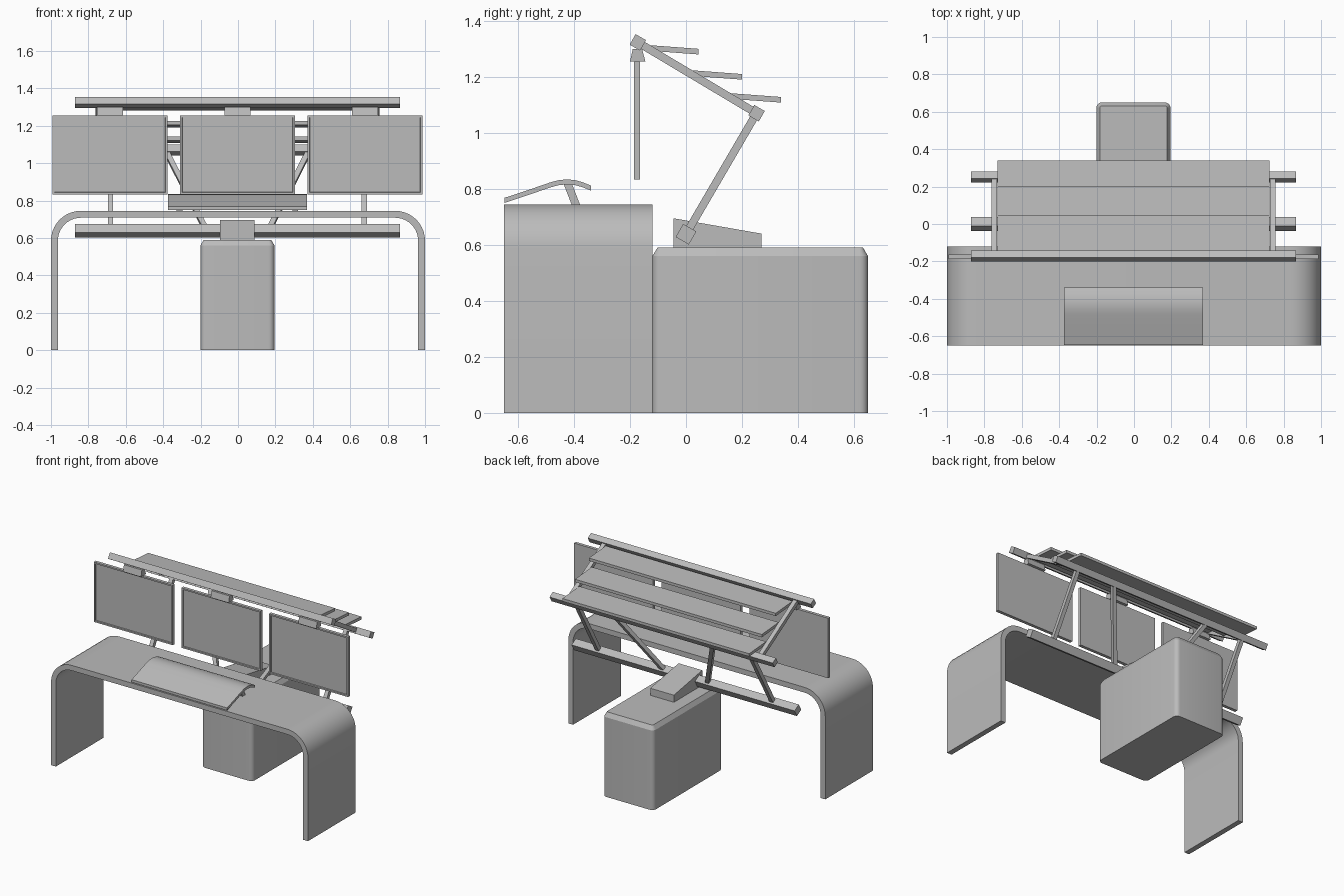
import bpy, bmesh, math
from mathutils import Vector

cube = bpy.data.objects.get("Cube")
if cube:
    bpy.data.objects.remove(cube, do_unlink=True)

grey = bpy.data.materials.new("plain_grey")
grey.use_nodes = True
GREY = (0.5, 0.5, 0.5, 1)
grey.diffuse_color = GREY
grey.node_tree.nodes["Principled BSDF"].inputs["Base Color"].default_value = GREY
CX = -0.003  # centre line of everything standing behind and on the desk


def finish(name, bm, smooth=False):
    """Turn a bmesh into a named, coloured object."""
    bmesh.ops.recalc_face_normals(bm, faces=bm.faces[:])
    mesh = bpy.data.meshes.new(name)
    bm.to_mesh(mesh)
    bm.free()
    mesh.materials.append(grey)
    ob = bpy.data.objects.new(name, mesh)
    bpy.context.collection.objects.link(ob)
    if smooth:
        bpy.ops.object.select_all(action='DESELECT')
        ob.select_set(True)
        bpy.context.view_layer.objects.active = ob
        bpy.ops.object.shade_smooth_by_angle(angle=math.radians(30))
    return ob


def prism(name, profile, lo, hi, axis="x", smooth=False):
    """Extrude a (y, z) profile along x, or an (x, z) profile along y."""
    bm = bmesh.new()
    place = (lambda a, b: (lo, a, b)) if axis == "x" else (lambda a, b: (a, lo, b))
    face = bm.faces.new([bm.verts.new(place(a, b)) for a, b in profile])
    new = bmesh.ops.extrude_face_region(bm, geom=[face])["geom"]
    move = Vector((hi - lo, 0, 0)) if axis == "x" else Vector((0, hi - lo, 0))
    bmesh.ops.translate(bm, vec=move, verts=[g for g in new if isinstance(g, bmesh.types.BMVert)])
    return finish(name, bm, smooth)


def box_bm(lo, hi):
    bm = bmesh.new()
    bmesh.ops.create_cube(bm, size=1)
    for v in bm.verts:
        v.co = [l + (c + 0.5) * (h - l) for c, l, h in zip(v.co, lo, hi)]
    return bm


def beam(name, start, end, width, depth):
    """Straight bar between two points, width along x."""
    start, end = Vector(start), Vector(end)
    along = (end - start).normalized()
    side = Vector((1, 0, 0))
    side = (side - along * side.dot(along)).normalized()
    out = along.cross(side)
    bm = box_bm((-width / 2, -depth / 2, 0), (width / 2, depth / 2, (end - start).length))
    for v in bm.verts:
        v.co = start + side * v.co.x + out * v.co.y + along * v.co.z
    return finish(name, bm)


# Desk: one bent sheet with rounded shoulders
def arch(half, top, radius, steps=10):
    pts = [(-half, 0)]
    for sign in (-1, 1):
        for i in range(steps + 1):
            a = math.pi / 2 * (i / steps)
            a = math.pi - a if sign < 0 else math.pi / 2 - a
            pts.append((sign * (half - radius) + radius * math.cos(a),
                        top - radius + radius * math.sin(a)))
    return pts + [(half, 0)]


THICK = 0.037
outer = arch(1, 0.745, 0.16)
inner = arch(1 - THICK, 0.745 - THICK, 0.16 - THICK)
prism("desk", outer + inner[::-1], -0.65, -0.12, axis="y", smooth=True)

# Cabinet: rounded uprights and a chamfered lid
bm = box_bm((CX - 0.198, -0.12, 0), (CX + 0.198, 0.65, 0.56))
uprights = [e for e in bm.edges if abs(e.verts[0].co.z - e.verts[1].co.z) > 0.1]
bmesh.ops.bevel(bm, geom=uprights, offset=0.03, segments=5, profile=0.5, affect='EDGES')
bm.normal_update()
lid = max(bm.faces, key=lambda f: f.calc_center_median().z)
bmesh.ops.inset_individual(bm, faces=[lid], thickness=0.018, depth=0.03)
finish("cabinet", bm, smooth=True)

# Wedge base on the cabinet
prism("wedge_base", [(-0.045, 0.585), (0.27, 0.585), (0.27, 0.64), (-0.045, 0.695)],
      CX - 0.092, CX + 0.092)


# Three long square rails
def rail(name, y, z, size, tilt):
    r = size / math.sqrt(2)
    profile = [(y + r * math.cos(math.radians(tilt + 90 * i)),
                z + r * math.sin(math.radians(tilt + 90 * i))) for i in range(4)]
    prism(name, profile, CX - 0.868, CX + 0.868)


LOW, MID, TOP = (0.0, 0.638), (0.252, 1.07), (-0.172, 1.323)
rail("lower_rail", *LOW, 0.054, 15)
rail("middle_rail", *MID, 0.043, 15)
rail("top_rail", *TOP, 0.043, 15)

# Support arms, mirrored on both sides
for side, label in ((-1, "right"), (1, "left")):
    x = lambda d: CX + side * d
    beam(f"{label}_outer_lower_arm", (x(0.678), *LOW), (x(0.678), *MID), 0.028, 0.028)
    beam(f"{label}_inner_lower_arm", (x(0.165), *LOW), (x(0.385), *MID), 0.028, 0.028)
    beam(f"{label}_upper_arm", (x(0.745), *MID), (x(0.745), *TOP), 0.03, 0.028)

# Three overlapping slats
for i, (y, z) in enumerate(((0.045, 1.29), (0.2, 1.2), (0.34, 1.118))):
    back, front, t = (y, z), (y - 0.188, z + 0.014), 0.01
    prism(f"slat_{i + 1}", [(back[0], back[1] - t), (back[0], back[1] + t),
                            (front[0], front[1] + t), (front[0], front[1] - t)],
          CX - 0.727, CX + 0.727)

# Monitors with recessed screens, hung from clamps
for label, mx in (("right", -0.682), ("centre", 0), ("left", 0.682)):
    cx = CX + mx
    bm = box_bm((cx - 0.307, -0.186, 0.833), (cx + 0.307, -0.164, 1.255))
    bm.normal_update()
    screen = min(bm.faces, key=lambda f: f.calc_center_median().y)
    bmesh.ops.inset_individual(bm, faces=[screen], thickness=0.015, depth=0)
    bmesh.ops.inset_individual(bm, faces=[screen], thickness=0.002, depth=-0.008)
    finish(f"{label}_monitor", bm)
    prism(f"{label}_clamp", [(-0.2, 1.255), (-0.145, 1.255), (-0.157, 1.3), (-0.19, 1.3)],
          cx - 0.07, cx + 0.07)

# Curved control panel on the desk
top_line = [(-0.648, 0.768), (-0.56, 0.797), (-0.485, 0.823), (-0.455, 0.831), (-0.425, 0.834),
            (-0.395, 0.831), (-0.37, 0.824), (-0.34, 0.812)]
under = [(y, z - 0.018) for y, z in top_line]
panel = prism("control_panel", top_line + under[::-1], CX - 0.372, CX + 0.372, smooth=True)

# Panel struts
for side, label in ((-1, "right"), (1, "left")):
    sx = CX + side * 0.31
    beam(f"{label}_panel_strut", (sx, -0.425, 0.825), (sx, -0.392, 0.74), 0.03, 0.028)
